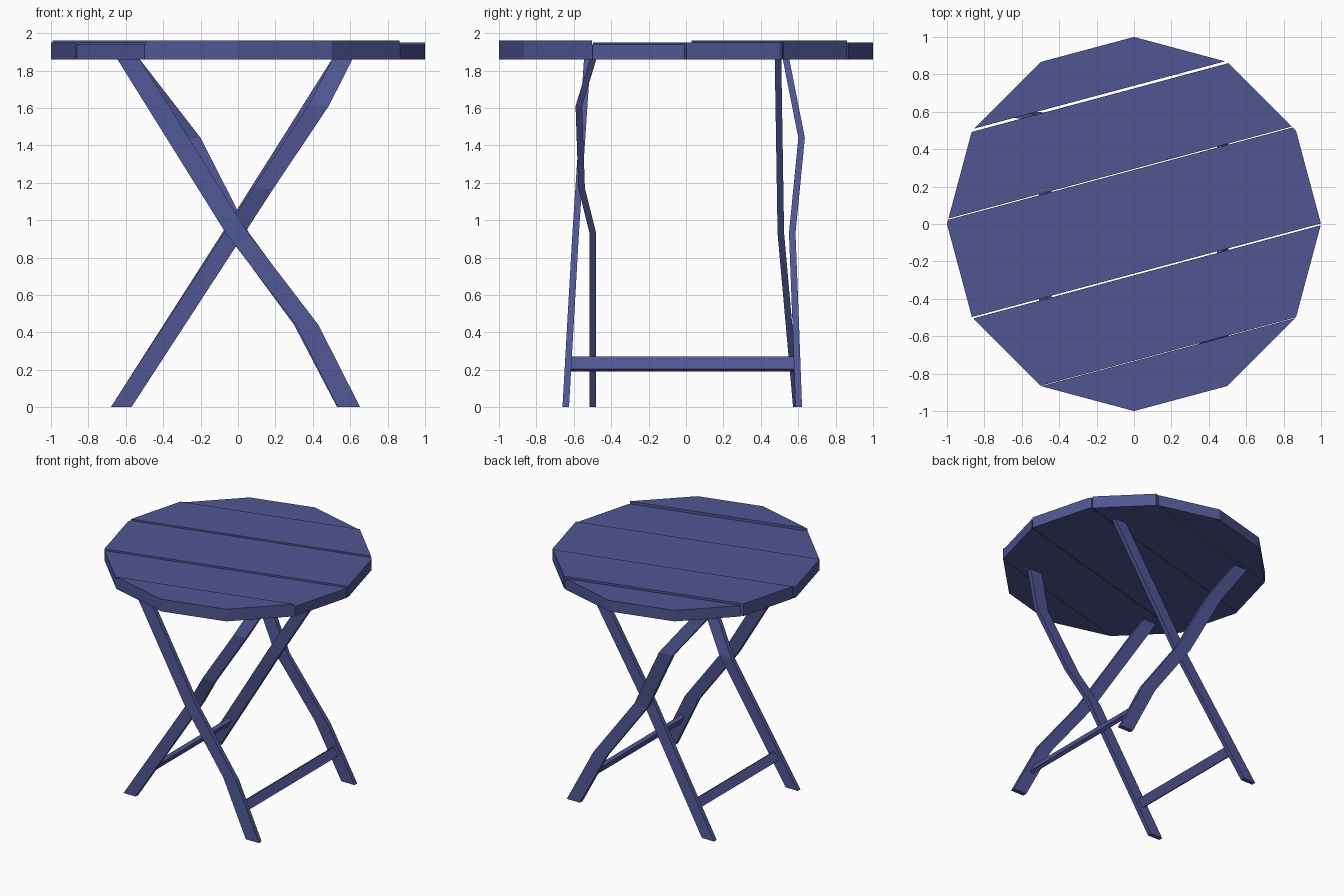
import bpy, bmesh, math
from mathutils import Vector, Matrix

if "Cube" in bpy.data.objects:
    bpy.data.objects.remove(bpy.data.objects["Cube"])

paint = bpy.data.materials.new("blue_paint")
paint.diffuse_color = (0.08, 0.093, 0.29, 1)
paint.use_nodes = True
paint.node_tree.nodes["Principled BSDF"].inputs["Base Color"].default_value = paint.diffuse_color


def finish(name, bm):
    bmesh.ops.recalc_face_normals(bm, faces=bm.faces)
    mesh = bpy.data.meshes.new(name)
    bm.to_mesh(mesh)
    bm.free()
    mesh.materials.append(paint)
    ob = bpy.data.objects.new(name, mesh)
    bpy.context.collection.objects.link(ob)
    return ob


# Table top: a twelve-sided disc sliced into planks along a 15 degree grain
across = Vector((-math.sin(math.radians(15)), math.cos(math.radians(15)), 0))
UNDERSIDE = 1.86


def plank(name, low, high, top):
    bm = bmesh.new()
    ring = [bm.verts.new((math.cos(math.radians(30 * i)),
                          math.sin(math.radians(30 * i)), UNDERSIDE)) for i in range(12)]
    bm.faces.new(ring)
    for cut, side in ((low, -1), (high, 1)):
        if cut is not None:
            bmesh.ops.bisect_plane(bm, geom=bm.verts[:] + bm.edges[:] + bm.faces[:],
                                   plane_co=across * cut, plane_no=across * side,
                                   clear_outer=True)
    ext = bmesh.ops.extrude_face_region(bm, geom=bm.faces[:])
    verts = [g for g in ext["geom"] if isinstance(g, bmesh.types.BMVert)]
    bmesh.ops.translate(bm, verts=verts, vec=(0, 0, top - UNDERSIDE))
    finish(name, bm)


plank("plank_front", None, -0.709, 1.96)
plank("plank_front_inner", -0.706, -0.265, 1.94)
plank("plank_middle", -0.256, 0.279, 1.95)
plank("plank_back_inner", 0.285, 0.7, 1.96)
plank("plank_back", 0.714, None, 1.95)


# Legs: a flat horizontal section carried through a few bent knots
def leg(name, width, knots, depth=0.035):
    bm = bmesh.new()
    w, d = width / 2, depth / 2
    rings = [[bm.verts.new((x + sx * w, y + sy * d, z))
              for sx, sy in ((-1, -1), (1, -1), (1, 1), (-1, 1))] for x, y, z in knots]
    for a, b in zip(rings, rings[1:]):
        for i in range(4):
            j = (i + 1) % 4
            bm.faces.new((a[i], a[j], b[j], b[i]))
    bm.faces.new(rings[0])
    bm.faces.new(rings[-1])
    finish(name, bm)


leg("front_outer_leg", 0.12, [(0.593, -0.643, 0), (0.37, -0.618, 0.44),
                              (-0.005, -0.59, 0.93), (-0.585, -0.528, 1.86)])
leg("back_outer_leg", 0.12, [(0.59, 0.603, 0), (0.36, 0.587, 0.44), (0.0, 0.568, 0.93),
                             (-0.26, 0.618, 1.44), (-0.585, 0.535, 1.86)])
leg("front_inner_leg", 0.11, [(-0.625, -0.498, 0), (-0.02, -0.498, 0.93), (0.135, -0.558, 1.17),
                              (0.43, -0.573, 1.61), (0.557, -0.497, 1.86)])
leg("back_inner_leg", 0.11, [(-0.625, 0.59, 0), (-0.03, 0.507, 0.93), (0.557, 0.492, 1.86)])


# Stretchers: flat bars between each pair of feet, tilted with the legs
def stretcher(name, x, tilt, y0, y1):
    bm = bmesh.new()
    bmesh.ops.create_cube(bm, size=1)
    bmesh.ops.transform(bm, verts=bm.verts, matrix=(
        Matrix.Translation((x, (y0 + y1) / 2, 0.23))
        @ Matrix.Rotation(math.radians(tilt), 4, 'Y')
        @ Matrix.Diagonal((0.03, y1 - y0, 0.075, 1))))
    finish(name, bm)


stretcher("right_stretcher", 0.475, -28, -0.615, 0.585)
stretcher("left_stretcher", -0.475, 32, -0.5, 0.57)
